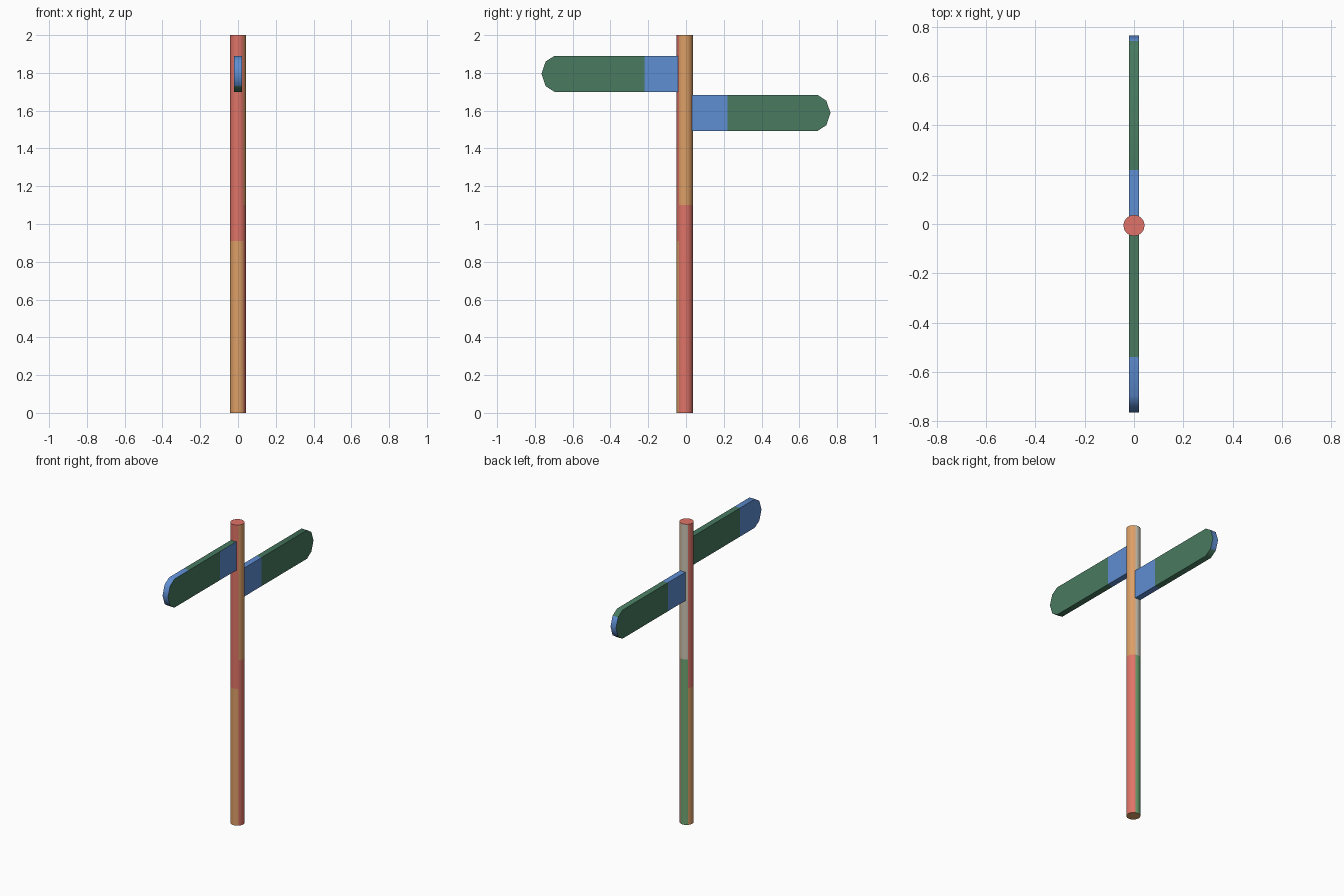
import bpy, bmesh, math
from mathutils import Vector

if "Cube" in bpy.data.objects:
    bpy.data.objects.remove(bpy.data.objects["Cube"])


def material(name, rgb):
    m = bpy.data.materials.new(name)
    lin = [((c / 255 + 0.055) / 1.055) ** 2.4 for c in rgb]
    m.diffuse_color = (*lin, 1)
    m.use_nodes = True
    m.node_tree.nodes["Principled BSDF"].inputs["Base Color"].default_value = m.diffuse_color
    return m


RED = material("red", (224, 116, 104))
ORANGE = material("orange", (221, 159, 102))
BEIGE = material("beige", (203, 197, 180))
LEAF = material("leaf green", (112, 165, 115))
GREEN = material("sign green", (72, 122, 96))
BLUE = material("sign blue", (95, 142, 210))


def cut(bm, co, normal):
    geom = bm.verts[:] + bm.edges[:] + bm.faces[:]
    bmesh.ops.bisect_plane(bm, geom=geom, plane_co=co, plane_no=normal, dist=1e-5)


def finish(bm, name, mats, rule, angle):
    bmesh.ops.recalc_face_normals(bm, faces=bm.faces[:])
    bm.normal_update()
    for f in bm.faces:
        f.material_index = rule(f.calc_center_median(), f.normal)
    mesh = bpy.data.meshes.new(name)
    bm.to_mesh(mesh)
    bm.free()
    ob = bpy.data.objects.new(name, mesh)
    bpy.context.collection.objects.link(ob)
    for m in mats:
        mesh.materials.append(m)
    bpy.ops.object.select_all(action='DESELECT')
    ob.select_set(True)
    bpy.context.view_layer.objects.active = ob
    bpy.ops.object.shade_smooth_by_angle(angle=math.radians(angle))
    return ob


# Post: a 16-sided cylinder painted in blocks by direction and height
R, CY = 0.043, -0.006
bm = bmesh.new()
ring = [bm.verts.new((R * math.cos(a), CY + R * math.sin(a), 0))
        for a in (i * math.tau / 16 for i in range(16))]
base = bm.faces.new(ring)
ext = bmesh.ops.extrude_face_region(bm, geom=[base], use_keep_orig=True)
bmesh.ops.translate(bm, vec=(0, 0, 2),
                    verts=[g for g in ext["geom"] if isinstance(g, bmesh.types.BMVert)])
for z in (0.91, 1.1):
    cut(bm, (0, 0, z), (0, 0, 1))


def post_rule(c, n):
    if abs(n.z) > 0.5:                      # caps: red top, orange bottom
        return 0 if n.z > 0 else 1
    a = math.degrees(math.atan2(n.y, n.x))
    if -45 < a < 67.5:                      # right side
        return 1 if c.z > 1.1 else 0
    if 67.5 < a < 135:                      # back strip
        return 2 if c.z > 1.1 else 3
    return 0 if c.z > 0.91 else 1           # front and left


finish(bm, "post", [RED, ORANGE, BEIGE, LEAF], post_rule, 40)


# Sign boards: rounded-end profile extruded across the post
def sign(name, side, z, cuts, rule):
    prof = [(0.025, 0.095), (0.697, 0.095), (0.743, 0.065), (0.765, 0),
            (0.743, -0.065), (0.697, -0.095), (0.025, -0.095)]
    bm = bmesh.new()
    face = bm.faces.new([bm.verts.new((-0.02, side * y, z + h)) for y, h in prof])
    ext = bmesh.ops.extrude_face_region(bm, geom=[face], use_keep_orig=True)
    bmesh.ops.translate(bm, vec=(0.04, 0, 0),
                        verts=[g for g in ext["geom"] if isinstance(g, bmesh.types.BMVert)])
    for y in cuts:
        cut(bm, (0, side * y, 0), (0, 1, 0))

    def full_rule(c, n):
        d = abs(c.y)
        if abs(n.x) < 0.5 and d > 0.74:     # blue on the end of the tip
            return 1
        return 1 if rule(d, n) else 0

    finish(bm, name, [GREEN, BLUE], full_rule, 45)


def upper_blue(d, n):
    if n.x < -0.5 or (abs(n.x) < 0.5 and n.z > 0.1):   # left face and top edge
        return d > 0.54
    return d < 0.22


sign("upper_sign", -1, 1.795, (0.22, 0.54), upper_blue)
sign("lower_sign", 1, 1.588, (0.22,), lambda d, n: d < 0.22)
